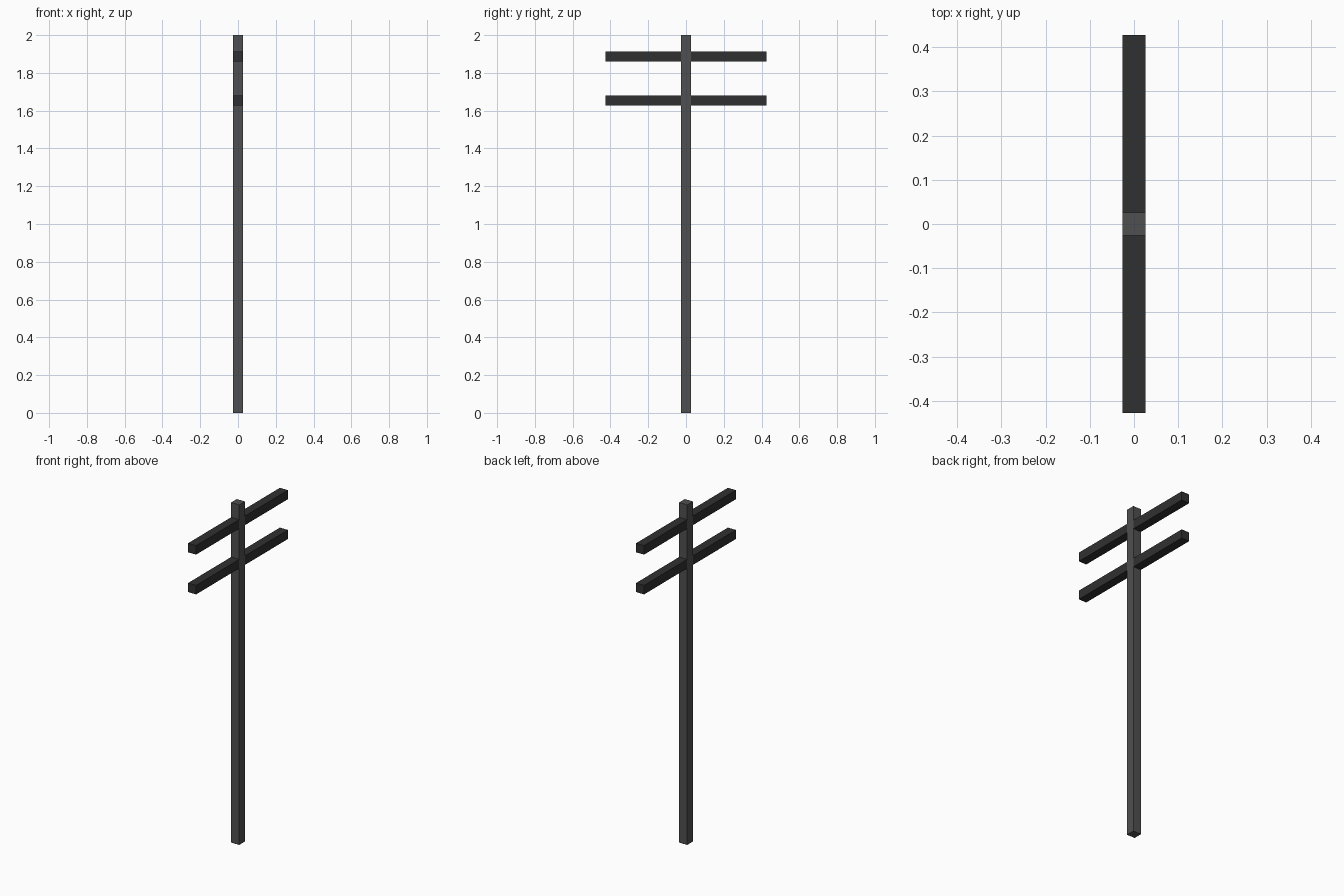
import bpy

if "Cube" in bpy.data.objects:
    bpy.data.objects.remove(bpy.data.objects["Cube"])

HALF = 0.0265   # half thickness of the timber


def material(name, grey):
    mat = bpy.data.materials.new(name)
    mat.diffuse_color = (grey, grey, grey, 1)
    mat.use_nodes = True
    mat.node_tree.nodes["Principled BSDF"].inputs["Base Color"].default_value = mat.diffuse_color
    return mat


def beam(name, size, centre, mat):
    bpy.ops.mesh.primitive_cube_add(size=1, location=centre)
    ob = bpy.context.object
    ob.name = name
    ob.scale = size
    bpy.ops.object.transform_apply(location=False, rotation=False, scale=True)
    ob.data.materials.append(mat)
    return ob


pole_mat = material("pole_grey", 0.08)
arm_mat = material("arm_dark_grey", 0.03)

# upright pole
beam("pole", (2 * HALF, 2 * HALF, 2.0), (0, 0, 1.0), pole_mat)

# two crossarms passing through the pole, a hair thinner so the pole face stays clean
for name, z in (("upper_crossarm", 1.887), ("lower_crossarm", 1.653)):
    beam(name, (2 * HALF - 0.0006, 0.854, 2 * HALF), (0, 0, z), arm_mat)
